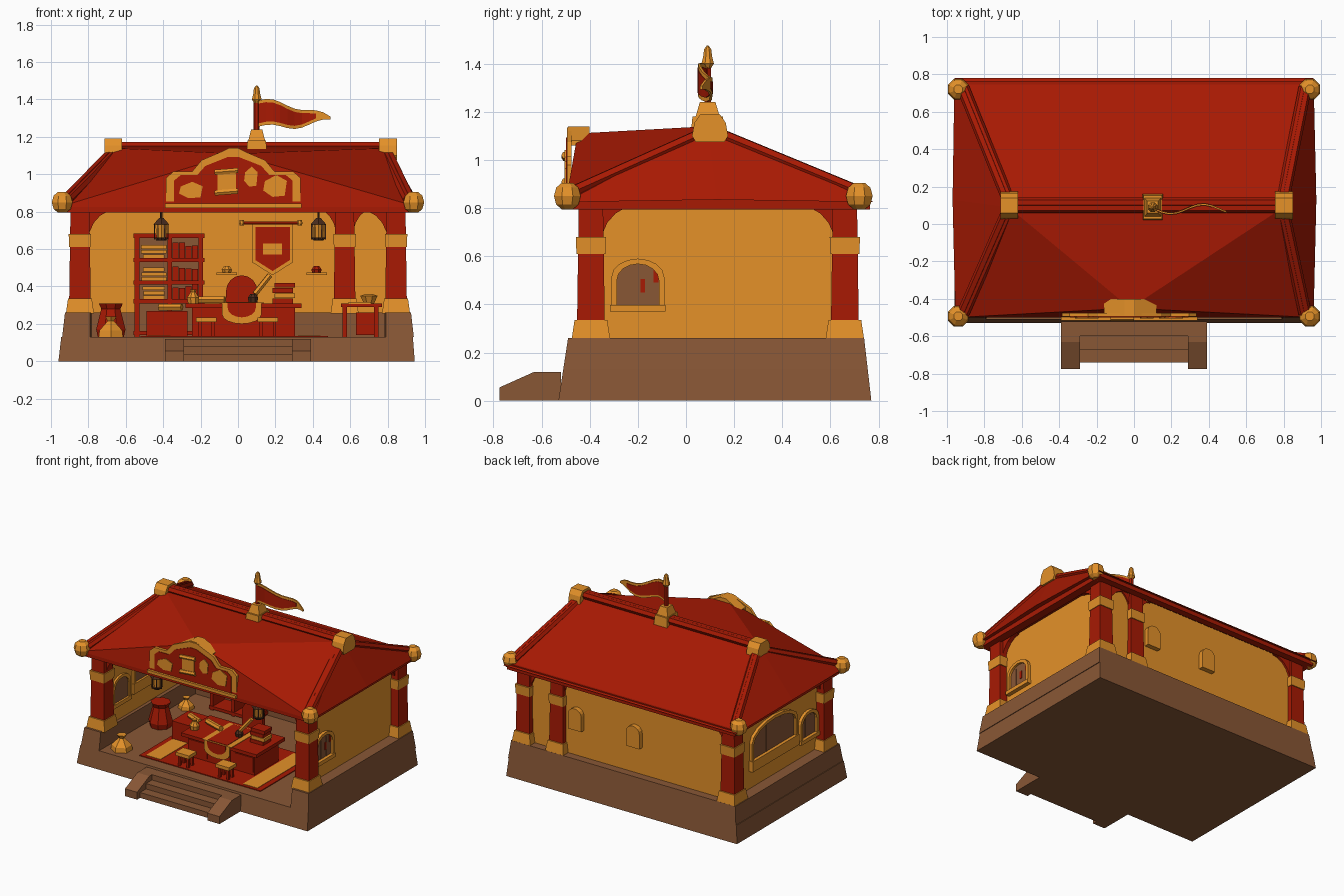
import bpy, bmesh, random
from math import sin, cos, pi
from mathutils import Vector

random.seed(4)
cube = bpy.data.objects.get("Cube")
if cube:
    bpy.data.objects.remove(cube)


def material(name, *rgb):
    mat = bpy.data.materials.new(name)
    mat.use_nodes = True
    mat.diffuse_color = (*rgb, 1)
    shader = next(n for n in mat.node_tree.nodes if n.type == 'BSDF_PRINCIPLED')
    shader.inputs["Base Color"].default_value = (*rgb, 1)
    return mat


red = material("painted red", .39, .01, .001)
ochre = material("ochre", .78, .285, .022)
brown = material("stone brown", .25, .095, .036)
dark = material("dark iron", .07, .025, .012)


def mesh(name, verts, faces, mat):
    data = bpy.data.meshes.new(name)
    data.from_pydata([tuple(v) for v in verts], [], faces)
    bm = bmesh.new()
    bm.from_mesh(data)
    bmesh.ops.recalc_face_normals(bm, faces=bm.faces)
    bm.to_mesh(data)
    bm.free()
    data.materials.append(mat)
    bpy.context.collection.objects.link(bpy.data.objects.new(name, data))


def loft(name, loops, mat):
    """Join equal loops of points in order and cap both ends."""
    n = len(loops[0])
    faces = [tuple(range(n))[::-1], tuple(n * (len(loops) - 1) + i for i in range(n))]
    for k in range(len(loops) - 1):
        for i in range(n):
            j = (i + 1) % n
            faces.append((k * n + i, k * n + j, k * n + n + j, k * n + n + i))
    mesh(name, [p for loop in loops for p in loop], faces, mat)


def rect(x0, x1, y0, y1, z):
    return [(x0, y0, z), (x1, y0, z), (x1, y1, z), (x0, y1, z)]


def box(name, x, y, z0, z1, w, d, mat, taper=1):
    """Upright block; taper scales its top."""
    w, d = w / 2, d / 2
    tw, td = w * taper, d * taper
    loft(name, [rect(x - w, x + w, y - d, y + d, z0), rect(x - tw, x + tw, y - td, y + td, z1)], mat)


def prism(name, pts, axis, a, b, mat):
    """Extrude a profile (horizontal, z) along x or y."""
    place = (lambda p, q: (p[0], q, p[1])) if axis == 'y' else (lambda p, q: (q, p[0], p[1]))
    loft(name, [[place(p, q) for p in pts] for q in (a, b)], mat)


def lathe(name, x, y, rings, mat, n=8):
    loft(name, [[(x + r * cos(2 * pi * (i + .5) / n), y + r * sin(2 * pi * (i + .5) / n), z)
                 for i in range(n)] for r, z in rings], mat)


def beam(name, a, b, r, mat, n=6):
    a, b = Vector(a), Vector(b)
    turn = (b - a).to_track_quat('Z', 'Y')
    ring = [turn @ Vector((r * cos(2 * pi * i / n), r * sin(2 * pi * i / n), 0)) for i in range(n)]
    loft(name, [[a + p for p in ring], [b + p for p in ring]], mat)


def arch(c, w, z0, z1, rise, n=8):
    return [(c - w / 2, z0)] + [(c - w / 2 * cos(pi * i / n), z1 - rise + rise * sin(pi * i / n))
                                for i in range(n + 1)] + [(c + w / 2, z0)]


def brace(name, c, way, axis, a, b, size=.15):
    curve = [(c + way * size * (1 - cos(t * pi / 10)), .64 + .17 * sin(t * pi / 10)) for t in range(6)]
    prism(name, curve + [(c, .81)], axis, a, b, red)


# Plinth with a raised rim on three sides
loft("plinth", [rect(-.96, .945, -.53, .77, 0), rect(-.945, .935, -.51, .755, .13)], brown)


def rim(x, front, back, z):
    return [(-x, front, z), (-.79, front, z), (-.78, .61, z), (.78, .61, z),
            (.79, front, z), (x, front, z), (x, back, z), (-x, back, z)]


loft("plinth_rim", [rim(.94, -.51, .755, .13), rim(.925, -.49, .74, .26)], brown)

# Front steps between sloped cheeks
for i in range(3):
    box("step", 0, -.63 + i * .035, 0, .04 + i * .04, .6, .22 - i * .07, brown)
for side in (-1, 1):
    prism("step_cheek", [(-.775, 0), (-.775, .055), (-.63, .12), (-.52, .12), (-.52, 0)],
          'x', side * .29, side * .39, brown)

# Walls
box("back_wall", 0, .66, .25, .82, 1.68, .04, ochre)
for side in (-1, 1):
    box("side_wall", side * .825, .13, .25, .82, .03, 1.04, ochre)


# Posts with feet, collars and curved braces
def post(x, y):
    box("post_foot", x, y, .255, .335, .15, .16, ochre, .85)
    box("post", x, y, .33, .81, .115, .115, red, .88)
    box("post_collar", x, y, .61, .68, .115, .12, ochre, 1.05)


for side in (-1, 1):
    for y, way in ((-.395, 1), (.66, -1)):
        post(side * .845, y)
        brace("side_brace", y + way * .04, way, 'x', side * .815, side * .87)
        brace("cross_brace", side * .8, -side, 'y', y - .025, y + .035)
post(.57, .66)
for way in (-1, 1):
    brace("inner_brace", .57 + way * .04, way, 'y', .62, .69, .1)


# Arched windows on the sides
def window(side, c, w, z0, z1, apron=0):
    rise = min(.11, w * .35)
    outer = arch(c, w, z0, z1, rise)
    inner = arch(c, w - .045, z0 + apron, z1 - .022, rise * .9)
    prism("window_frame", outer + inner[::-1], 'x', side * .795, side * .862, ochre)
    prism("window_pane", inner, 'x', side * .805, side * .846, brown)
    box("window_sill", side * .83, c, z0 - .02, z0 + .008 + apron, .08, w + .01, ochre)
    for k in (-1, 1):
        box("window_bar", side * .826, c + k * w * .15, z0, z1 - .045, .045, .006, brown)


window(1, -.2, .22, .39, .59)
window(-1, -.23, .21, .39, .59)
window(-1, .18, .54, .41, .71, .05)
for y, z in ((-.18, .45), (-.125, .49)):
    box("shutter_latch", .827, y, z, z + .055, .046, .02, red)

# Wall niches that bulge from the back, with small shelves inside
for x, mat in ((-.06, ochre), (.42, red)):
    prism("niche", arch(x, .11, .46, .62, .05), 'y', .65, .715, ochre)
    box("niche_shelf", x, .61, .46, .475, .11, .07, ochre)
    lathe("shelf_pot", x, .61, [(.025, .475), (.03, .49), (.015, .51)], mat)

# Roof: hipped, with a wide gable on the front
eave = [(-.955, -.5, .825), (.96, -.5, .825), (.975, .13, .835), (.96, .78, .825),
        (-.96, .78, .825), (-.97, .13, .835)]
mesh("roof", eave + [(-.67, .09, 1.14), (.8, .09, 1.14), (-.02, -.45, 1.11)],
     [(5, 4, 3, 2, 1, 0), (3, 4, 6, 7), (4, 5, 6), (5, 0, 6), (1, 2, 7), (2, 3, 7),
      (0, 1, 8), (0, 8, 6), (8, 7, 6), (1, 7, 8)], red)
for y in (-.47, .74):
    box("long_eave", 0, y, .795, .84, 1.88, .05, red)
for side in (-1, 1):
    box("short_eave", side * .91, .13, .795, .84, .06, 1.22, red)

# Ridge and hip beams, corner knobs and ridge caps
for dy in (-.014, .014):
    beam("ridge_beam", (-.67, .1 + dy, 1.15), (.8, .1 + dy, 1.15), .027, red)
for side, end in ((-1, -.67), (1, .8)):
    prism("ridge_cap", [(.04, 1.075), (.16, 1.075), (.175, 1.1), (.165, 1.155), (.14, 1.19),
                        (.06, 1.19), (.035, 1.155), (.025, 1.1)], 'x', end - .045, end + .05, ochre)
    for y in (-.48, .73):
        for dx in (-.01, .01):
            beam("hip_beam", (end - side * .01 + dx, .1, 1.125), (side * .915 + dx, y, .865), .025, red)
    for y in (-.493, .72):
        lathe("corner_knob", side * .94, y, [(.025, .795), (.05, .815), (.06, .85), (.05, .885), (.025, .905)], ochre)

# Gable sign with a scroll emblem
half = [(.36, .83), (.36, .98), (.32, 1.015), (.22, 1.015), (.17, 1.075), (.1, 1.105), (.03, 1.135)]
outline = [(x - .025, z) for x, z in half] + [(-x - .025, z) for x, z in half[::-1]]
field = [((x + .025) * .88 - .025, (z - .96) * .82 + .95) for x, z in outline]
prism("sign_frame", outline, 'y', -.495, -.475, ochre)
prism("sign_field", field, 'y', -.499, -.48, red)
prism("sign_cap", [(-.16, 1.06), (-.16, 1.08), (-.05, 1.14), (0, 1.14), (.12, 1.08), (.12, 1.06)],
      'y', -.49, -.4, ochre)
box("sign_ledge", -.025, -.495, .82, .843, .73, .04, ochre)
box("emblem_sheet", -.06, -.501, .9, 1.01, .1, .008, ochre)
for z in (.9, 1.01):
    beam("emblem_roll", (-.125, -.502, z), (0, -.502, z + .01), .016, ochre)
for x, z, w, h in ((-.25, .91, .07, .045), (.2, .93, .07, .06), (.07, .98, .04, .055)):
    prism("emblem_blob", [(x + w * cos(t + .5), z + h * sin(t + .5) * (1 + .2 * cos(t)))
                          for t in range(6)], 'y', -.504, -.497, ochre)

# Flag on the ridge
box("flag_base", .1, .09, 1.11, 1.18, .11, .14, ochre, .9)
box("flag_socket", .1, .09, 1.18, 1.24, .09, .1, ochre, .65)
beam("flag_pole", (.1, .09, 1.2), (.1, .09, 1.41), .016, red)
lathe("pole_tip", .1, .09, [(.014, 1.38), (.028, 1.4), (.02, 1.43), (.016, 1.46), (.004, 1.475)], ochre)


def flag(name, inset, thick, mat, stop):
    rings = []
    for i in range(stop):
        t = i / 10
        x, y = .11 + .385 * t, .08 - .025 * sin(t * 7)
        mid, tall = 1.325 - .03 * t + .014 * sin(t * 9), .07 * (1 - .9 * t * t) - inset
        rings.append([(x, y - thick, mid - tall), (x, y + thick, mid - tall),
                      (x, y + thick, mid + tall), (x, y - thick, mid + tall)])
    loft(name, rings, mat)


flag("flag_border", 0, .005, ochre, 11)
flag("flag_field", .017, .008, red, 9)

# Rug, counter, cloth and stools
box("rug", -.02, -.1, .13, .136, 1, .64, red)
for side in (-1, 1):
    box("rug_band", -.02 + side * .4, -.1, .13, .139, .12, .6, ochre)
box("counter", .03, -.1, .13, .29, .55, .28, red)
box("counter_top", .03, -.1, .285, .31, .62, .34, red)
box("side_counter", -.38, .02, .13, .27, .22, .2, red)
for x in (-.16, .03, .22):
    box("counter_panel", x, -.242, .155, .265, .15, .008, red)
for name, w, low, y, mat in (("cloth_border", .21, .2, -.28, ochre), ("cloth_field", .15, .235, -.284, red)):
    prism(name, arch(.02, w, .312, low, -.05), 'y', y, y + .007, mat)
box("cloth_top", .02, -.12, .31, .314, .24, .32, ochre)
box("cloth_top_field", .02, -.12, .31, .317, .16, .3, red)
for x in (-.17, .16):
    box("stool_seat", x, -.37, .21, .235, .11, .09, ochre)
    for dx in (-.035, .035):
        for dy in (-.025, .025):
            box("stool_leg", x + dx, -.37 + dy, .135, .21, .018, .018, red)
beam("counter_scroll", (-.22, -.05, .33), (-.07, -.1, .33), .02, ochre)
beam("side_scroll", (-.42, .03, .29), (-.3, -.02, .29), .02, ochre)
lathe("counter_pot", -.24, -.17, [(.03, .31), (.035, .34), (.015, .37), (.02, .385)], ochre)
lathe("ink_pot", .08, -.1, [(.025, .316), (.03, .34), (.015, .36)], dark)
beam("quill", (.09, -.1, .36), (.17, -.08, .46), .016, ochre)
for i in range(4):
    box("counter_book", .24 + .01 * (i % 2), -.08, .31 + i * .028, .335 + i * .028, .11, .09, (red, ochre)[i == 1])
prism("chair_back", arch(.02, .17, .13, .46, .09), 'y', .14, .17, red)

# Bookshelf: stacked scrolls on the left, upright books on the right
for x in (-.54, -.365, -.2):
    box("shelf_side", x, .54, .13, .68, .025, .16, red)
box("shelf_back", -.37, .61, .13, .66, .34, .02, brown)
for z in (.14, .31, .41, .53, .66):
    box("shelf_board", -.37, .54, z, z + .022, .38, .17, red)
for z in (.33, .43, .55):
    for i in range(3):
        w = random.uniform(.11, .14)
        box("scroll_stack", -.45, .53, z + i * .025, z + .021 + i * .025, w, .1, ochre)
    for i in range(4):
        box("shelf_book", -.335 + i * .035, .53, z, z + random.uniform(.06, .09), .032, .1, red)

# Wall banner on a rod
beam("banner_rod", (.02, .61, .74), (.33, .61, .74), .01, red)
for x in (.02, .33):
    lathe("rod_end", x, .61, [(.012, .725), (.016, .74), (.012, .755)], ochre)
for name, s, y, mat in (("banner_border", 1, .625, ochre), ("banner_field", .84, .617, red)):
    prism(name, [(.185 + s * px, .6 + s * pz) for px, pz in
                 ((-.11, .14), (.11, .14), (.11, -.07), (0, -.14), (-.11, -.07))], 'y', y, y + .01, mat)
box("banner_mark", .185, .615, .57, .63, .1, .006, ochre)

# Hanging lanterns
for x in (-.41, .43):
    beam("lantern_hook", (x, -.37, .75), (x, -.37, .81), .006, dark)
    lathe("lantern_roof", x, -.37, [(.05, .73), (.015, .765)], dark, 6)
    lathe("lantern_glow", x, -.37, [(.03, .66), (.036, .73)], ochre, 6)
    lathe("lantern_base", x, -.37, [(.03, .645), (.042, .662)], dark, 6)
    for i in range(6):
        box("lantern_bar", x + .036 * cos(i * pi / 3), -.37 + .036 * sin(i * pi / 3), .65, .735, .007, .007, dark)

# Sacks, barrel and side table
lathe("barrel", -.68, .06, [(.075, .13), (.085, .17), (.055, .28), (.07, .31)], red)
for x, y, s in ((-.68, -.4, 1), (-.7, .39, .75)):
    lathe("sack", x, y, [(s * r, .13 + s * h) for r, h in
                         ((.075, 0), (.07, .035), (.02, .085), (.035, .11))], ochre, 6)
box("side_table_top", .66, .35, .29, .31, .22, .3, red)
box("table_cloth", .65, .35, .305, .316, .12, .31, ochre)
for x in (.57, .74):
    for y in (.22, .48):
        box("side_table_leg", x, y, .13, .29, .025, .025, red)
box("side_chest", .69, .35, .14, .26, .12, .2, red)
lathe("table_bowl", .7, .35, [(.03, .31), (.05, .35), (.02, .36)], ochre)
